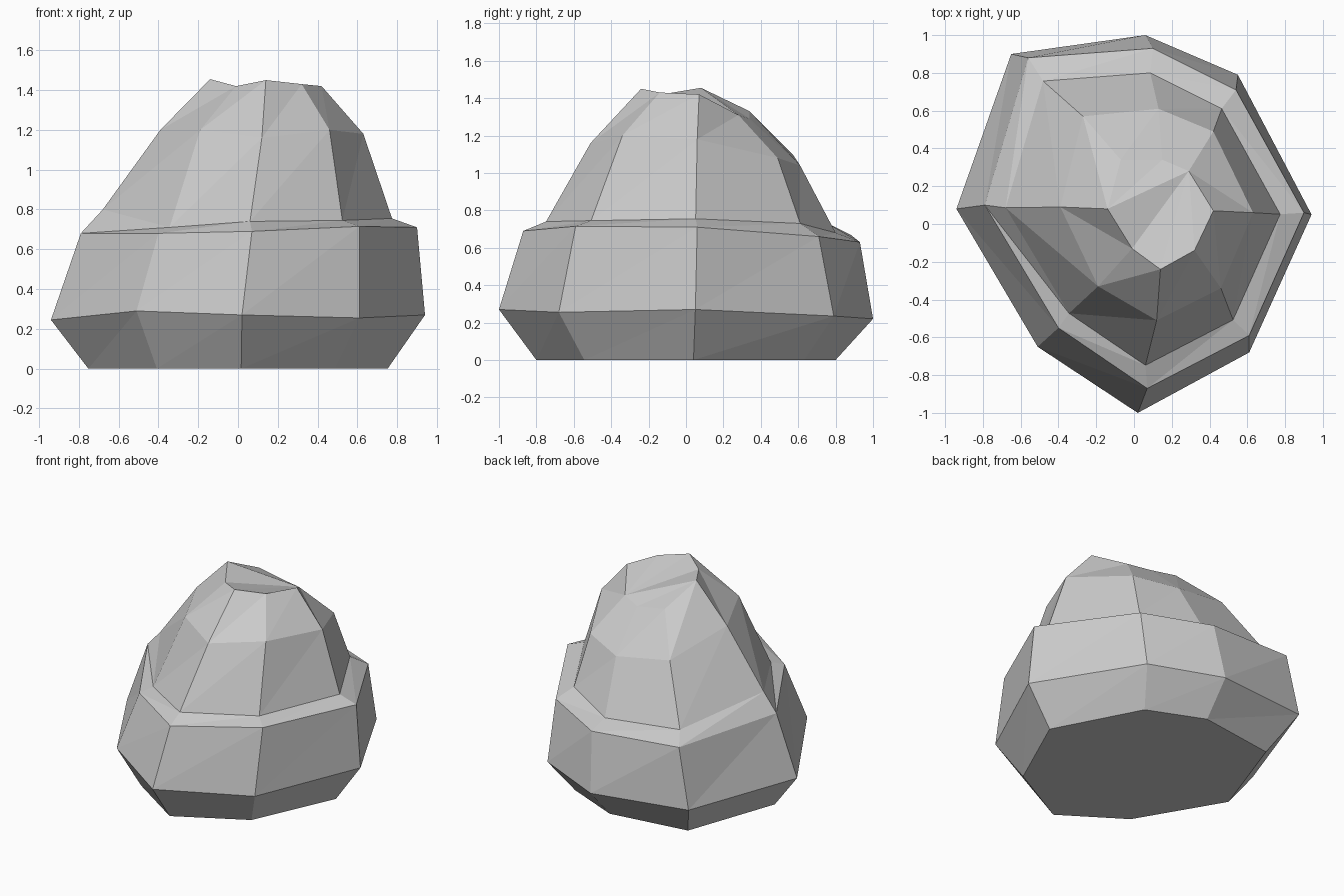
import bpy
import bmesh

default_cube = bpy.data.objects.get("Cube")
if default_cube:
    bpy.data.objects.remove(default_cube, do_unlink=True)


def make_material(name, colour):
    material = bpy.data.materials.new(name)
    material.use_nodes = True
    material.diffuse_color = colour
    shader = material.node_tree.nodes["Principled BSDF"]
    shader.inputs["Base Color"].default_value = colour
    shader.inputs["Roughness"].default_value = 0.9
    return material


def scaled_ring(ring, factor, heights):
    """Shrink an outline towards the centre and give it new heights."""
    return [(x * factor, y * factor, z) for (x, y, _), z in zip(ring, heights)]


def bridge(mesh, lower, upper):
    """Join two outlines with faceted triangles."""
    count = len(lower)
    for side in range(count):
        following = (side + 1) % count
        mesh.faces.new((lower[side], lower[following], upper[following]))
        mesh.faces.new((lower[side], upper[following], upper[side]))


# Outlines run counter-clockwise from the front corner
# Widest outline, low on the boulder
belly = [(.02, -1, .27), (.61, -.68, .255), (.94, .05, .27), (.55, .79, .235),
         (.06, 1, .22), (-.65, .9, .25), (-.94, .08, .245), (-.51, -.65, .29)]

# Rim where the lower block ends
shoulder = [(.07, -.87, .69), (.61, -.59, .715), (.9, .06, .71), (.54, .71, .66),
            (.1, .93, .63), (-.56, .88, .67), (-.79, .1, .68), (-.4, -.55, .68)]

# Bend half way up the peak
waist = [(.12, -.51, 1.16), (.46, -.34, 1.2), (.63, .06, 1.18), (.42, .49, 1.08),
         (.13, .61, 1.04), (-.27, .57, 1.1), (-.39, .09, 1.2), (-.19, -.33, 1.2)]

# Broken crown edge
crown = [(.14, -.24, 1.45), (.32, -.14, 1.43), (.42, .07, 1.42), (.29, .28, 1.31),
         (.15, .34, 1.29), (-.07, .34, 1.33), (-.14, .08, 1.455), (-.01, -.13, 1.42)]

# Flat underside and the narrow ledge follow the outlines beside them
underside = scaled_ring(belly, .8, [0] * len(belly))
ledge = scaled_ring(shoulder, .86, [.74, .745, .755, .73, .68, .73, .8, .71])

# Stack the outlines into one closed rock
mesh = bmesh.new()
rings = [[mesh.verts.new(point) for point in ring]
         for ring in (underside, belly, shoulder, ledge, waist, crown)]
for lower, upper in zip(rings, rings[1:]):
    bridge(mesh, lower, upper)
mesh.faces.new(list(reversed(rings[0])))

# Crown facets: a sloping front fan and two rear chips
front, front_right, right, back_right, back, back_left, left, front_left = rings[-1]
for facet in ((left, front_left, back_right), (front_left, front, back_right),
              (front, front_right, back_right), (front_right, right, back_right),
              (left, back_right, back), (left, back, back_left)):
    mesh.faces.new(facet)
bmesh.ops.recalc_face_normals(mesh, faces=mesh.faces[:])

data = bpy.data.meshes.new("boulder")
mesh.to_mesh(data)
mesh.free()
data.materials.append(make_material("stone grey", (.6, .6, .6, 1)))
boulder = bpy.data.objects.new("boulder", data)
bpy.context.collection.objects.link(boulder)
